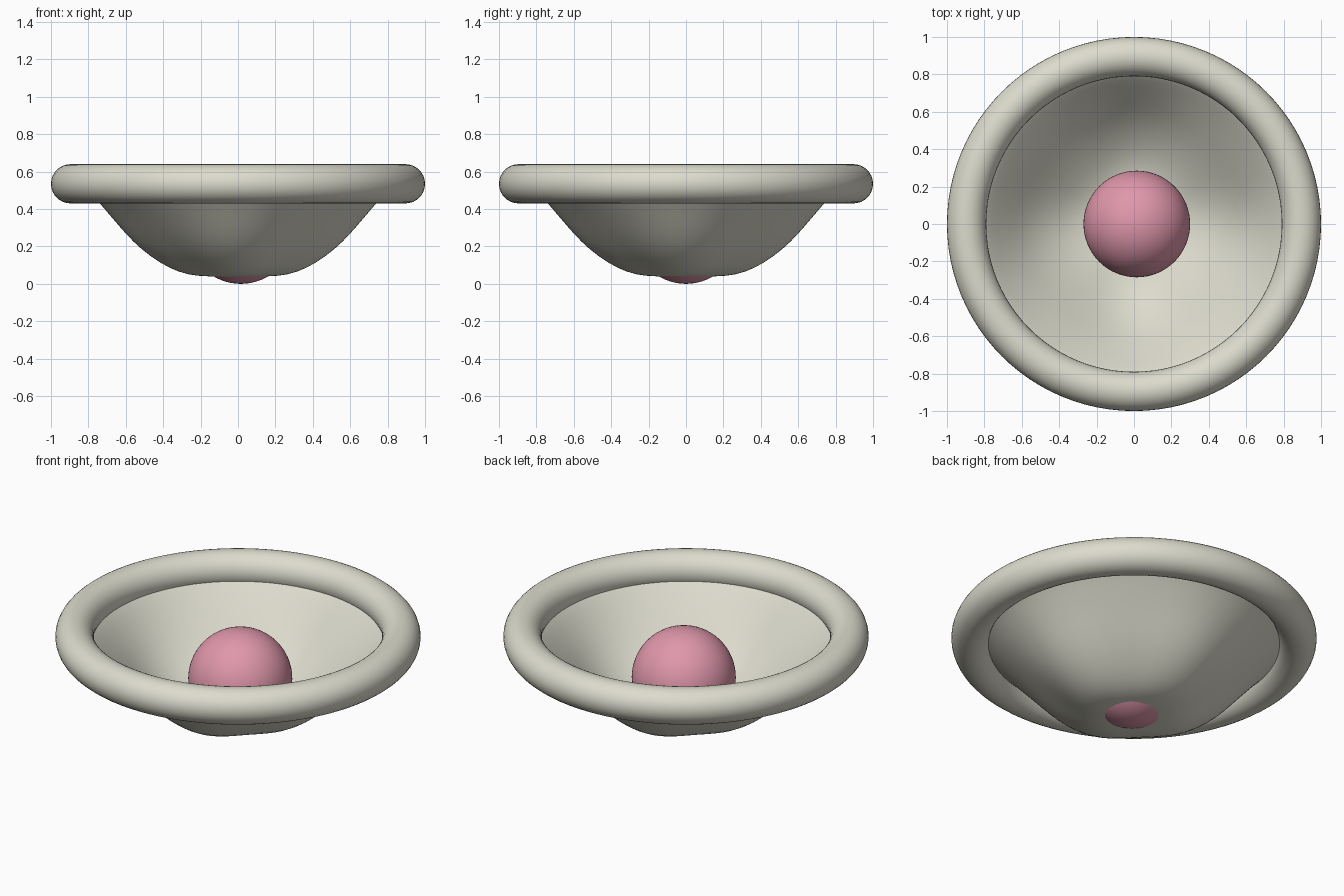
import bpy, math

if "Cube" in bpy.data.objects:
    bpy.data.objects.remove(bpy.data.objects["Cube"])


def material(name, rgb):
    m = bpy.data.materials.new(name)
    m.diffuse_color = (*rgb, 1)
    m.use_nodes = True
    m.node_tree.nodes["Principled BSDF"].inputs["Base Color"].default_value = m.diffuse_color
    return m


cream = material("cream", (0.72, 0.71, 0.61))
pink = material("pink", (0.74, 0.31, 0.41))


def finish(name, mat):
    ob = bpy.context.object
    ob.name = name
    ob.data.materials.append(mat)
    bpy.ops.object.shade_smooth()
    return ob


# Thick rounded rim
bpy.ops.mesh.primitive_torus_add(major_radius=0.895, minor_radius=0.105,
                                 major_segments=96, minor_segments=32,
                                 location=(0, 0, 0.535))
finish("rim", cream)

# Ball resting through the bowl floor
bpy.ops.mesh.primitive_uv_sphere_add(segments=64, ring_count=32, radius=0.285,
                                     location=(0.015, 0, 0.285))
finish("ball", pink)

# Bowl: rings (radius, height, flattening on the diagonals), round at the top
rings = [(0.10, 0.04, 0.14), (0.22, 0.04, 0.14), (0.32, 0.062, 0.14),
         (0.42, 0.112, 0.13), (0.52, 0.185, 0.11), (0.60, 0.265, 0.08),
         (0.67, 0.348, 0.05), (0.74, 0.43, 0.02), (0.80, 0.50, 0.0),
         (0.85, 0.535, 0.0)]
N = 64
verts = [(0, 0, 0.04)]
for r, z, k in rings:
    for i in range(N):
        a = 2 * math.pi * i / N
        rr = r * (1 - k * (1 - math.cos(4 * a)) / 2)
        verts.append((rr * math.cos(a), rr * math.sin(a), z))
faces = [(0, 1 + i, 1 + (i + 1) % N) for i in range(N)]
for j in range(len(rings) - 1):
    for i in range(N):
        p, q = 1 + j * N, 1 + (i + 1) % N + j * N
        faces.append((p + i, p + i + N, q + N, q))
mesh = bpy.data.meshes.new("bowl")
mesh.from_pydata(verts, [], faces)
mesh.update()
bowl = bpy.data.objects.new("bowl", mesh)
bpy.context.collection.objects.link(bowl)
bpy.ops.object.select_all(action='DESELECT')
bowl.select_set(True)
bpy.context.view_layer.objects.active = bowl
finish("bowl", cream)
sub = bowl.modifiers.new("smooth", 'SUBSURF')
sub.levels = sub.render_levels = 1
